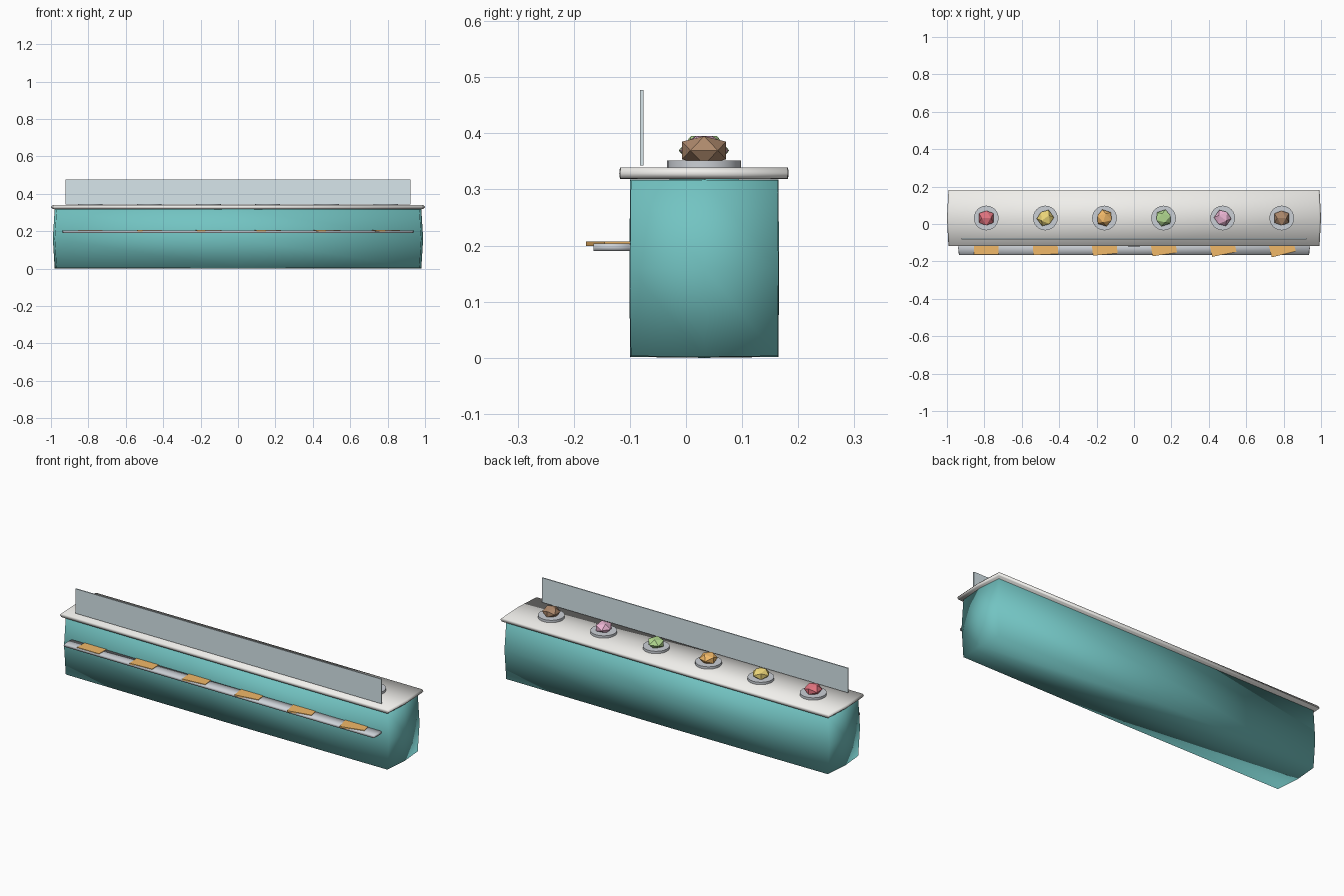
import bpy, bmesh, math
from mathutils import Matrix, Vector

if "Cube" in bpy.data.objects:
    bpy.data.objects.remove(bpy.data.objects["Cube"])


def material(name, rgb):
    m = bpy.data.materials.new(name)
    m.diffuse_color = (*rgb, 1)
    m.use_nodes = True
    m.node_tree.nodes["Principled BSDF"].inputs["Base Color"].default_value = m.diffuse_color
    return m


def finish(name, bm, mat, smooth=False):
    bmesh.ops.recalc_face_normals(bm, faces=bm.faces[:])
    for f in bm.faces:
        f.smooth = smooth
    me = bpy.data.meshes.new(name)
    bm.to_mesh(me)
    bm.free()
    ob = bpy.data.objects.new(name, me)
    bpy.context.collection.objects.link(ob)
    me.materials.append(mat)
    return ob


def box(name, lo, hi, mat, bulge=0.0, rot=0.0):
    """Box between two corners; bulge swells the faces and softens shading."""
    lo, hi = Vector(lo), Vector(hi)
    mid, half = (lo + hi) / 2, (hi - lo) / 2
    bm = bmesh.new()
    bmesh.ops.create_cube(bm, size=2)
    if bulge:
        bmesh.ops.subdivide_edges(bm, edges=bm.edges[:], cuts=1, use_grid_fill=True)
        for v in bm.verts:
            v.co *= 1 - bulge * (v.co.length_squared - 1)
    for v in bm.verts:
        v.co = Vector([c * h for c, h in zip(v.co, half)])
    bmesh.ops.rotate(bm, verts=bm.verts[:], matrix=Matrix.Rotation(rot, 3, 'Z'))
    bmesh.ops.translate(bm, verts=bm.verts[:], vec=mid)
    return finish(name, bm, mat, bulge > 0)


def disc(name, centre, radius, depth, mat):
    bm = bmesh.new()
    bmesh.ops.create_cone(bm, cap_ends=True, segments=24, radius1=radius,
                          radius2=radius, depth=depth,
                          matrix=Matrix.Translation(centre))
    ob = finish(name, bm, mat)
    for p in ob.data.polygons:
        p.use_smooth = len(p.vertices) == 4
    for e in ob.data.edges:
        a, b = (ob.data.vertices[i].co for i in e.vertices)
        e.use_edge_sharp = abs(a.z - b.z) < 1e-6
    return ob


def lump(name, centre, radius, height, rot, mat):
    """Flattened icosahedron resting with an edge on top."""
    a, b = 0.5257, 0.8507
    bm = bmesh.new()
    for s in (-1, 1):
        for t in (-1, 1):
            for co in ((s * a, 0, t * b), (s * b, t * a, 0), (0, s * b, t * a)):
                bm.verts.new(co)
    bmesh.ops.convex_hull(bm, input=bm.verts[:])
    m = (Matrix.Translation(centre) @ Matrix.Rotation(rot, 4, 'Z')
         @ Matrix.Diagonal((radius, radius, height, 1)))
    bmesh.ops.transform(bm, matrix=m, verts=bm.verts[:])
    return finish(name, bm, mat)


teal = material("teal", (0.17, 0.55, 0.54))
cream = material("cream", (0.87, 0.86, 0.83))
steel = material("steel", (0.60, 0.63, 0.67))
glass = material("glass", (0.68, 0.79, 0.83))
orange = material("orange", (0.88, 0.48, 0.14))
foods = [("red", (0.78, 0.18, 0.22)), ("yellow", (0.88, 0.70, 0.20)),
         ("amber", (0.88, 0.48, 0.14)), ("green", (0.45, 0.70, 0.28)),
         ("pink", (0.82, 0.45, 0.64)), ("brown", (0.42, 0.25, 0.15))]

# cabinet, counter, tray rail and guard
box("cabinet", (-0.99, -0.101, 0.0), (0.99, 0.166, 0.319), teal, 0.01)
box("counter", (-1, -0.119, 0.319), (1, 0.183, 0.339), cream, 0.008)
box("tray_rail", (-0.94, -0.165, 0.19), (0.94, -0.095, 0.204), steel, 0.004)
box("guard_panel", (-0.923, -0.082, 0.343), (0.923, -0.076, 0.477), glass)

# serving stations
for i, (label, rgb) in enumerate(foods):
    x = -0.79 + i * 0.316
    disc(f"tub_{i + 1}", (x, 0.032, 0.344), 0.066, 0.016, steel)
    lump(f"food_{label}", (x, 0.032, 0.3695), 0.0464, 0.03, i * 0.63,
         material(label, rgb))
    box(f"napkin_{i + 1}", (x - 0.066, -0.163, 0.199), (x + 0.066, -0.075, 0.207),
        orange, rot=i * 0.05)
